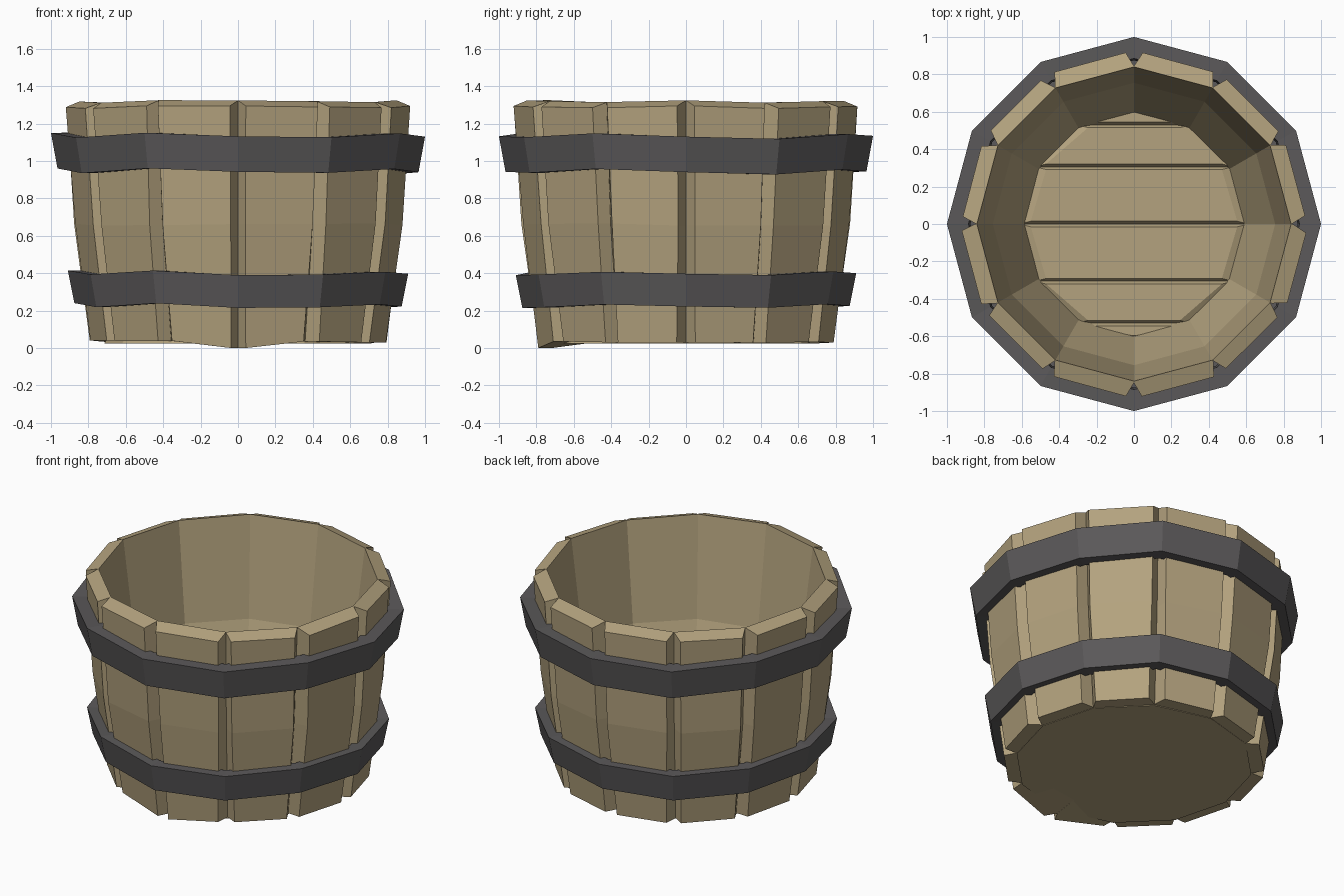
import bpy, bmesh, math, random

if "Cube" in bpy.data.objects:
    bpy.data.objects.remove(bpy.data.objects["Cube"])

random.seed(4)
SIDES = 12
STEP = 2 * math.pi / SIDES


def material(name, rgb):
    m = bpy.data.materials.new(name)
    m.diffuse_color = (*rgb, 1)
    m.use_nodes = True
    m.node_tree.nodes["Principled BSDF"].inputs["Base Color"].default_value = m.diffuse_color
    return m


wood = material("weathered wood", (0.455, 0.365, 0.21))
iron = material("dark iron", (0.105, 0.1, 0.102))


def build(name, verts, faces, mat):
    me = bpy.data.meshes.new(name)
    me.from_pydata(verts, [], faces)
    bm = bmesh.new()
    bm.from_mesh(me)
    bmesh.ops.recalc_face_normals(bm, faces=bm.faces)
    bm.to_mesh(me)
    bm.free()
    me.materials.append(mat)
    ob = bpy.data.objects.new(name, me)
    bpy.context.collection.objects.link(ob)
    return ob


def loft(name, rings, mat, closed=False):
    """Skin a list of equal rings; cap the ends, or join last to first."""
    n = len(rings[0])
    verts = [v for r in rings for v in r]
    count = len(rings)
    faces = []
    for i in range(count if closed else count - 1):
        a, b = i * n, ((i + 1) % count) * n
        faces += [(a + j, a + (j + 1) % n, b + (j + 1) % n, b + j) for j in range(n)]
    if not closed:
        faces += [tuple(range(n)), tuple(range((count - 1) * n, count * n))]
    return build(name, verts, faces, mat)


def corner(angle, r, shift, z):
    """Point on a vertex direction, pushed sideways by shift."""
    return (r * math.cos(angle) - shift * math.sin(angle),
            r * math.sin(angle) + shift * math.cos(angle), z)


def jit(a):
    return random.uniform(-a, a)


# Staves: closed on the inside, V-shaped grooves between them on the outside
# each level: height, inner radius, outer radius, drop of the outer edge
LEVELS = [(0.034, 0.525, 0.79, 0.0), (0.66, 0.755, 0.875, 0.0), (1.318, 0.84, 0.918, 0.03)]
shared = [[jit(0.008) for _ in range(SIDES)] for _ in LEVELS]  # neighbours meet in height
for i in range(SIDES):
    a0, a1 = i * STEP, (i + 1) * STEP
    rings = []
    for k, (z, ri, ro, drop) in enumerate(LEVELS):
        z0, z1 = z + shared[k][i], z + shared[k][(i + 1) % SIDES]
        low0, low1 = z0, z1
        if k == 0 and i == 8:
            low1 = 0.0
        if k == 0 and i == 9:
            low0 = 0.0
        g0, g1 = 0.043 + jit(0.008), 0.043 + jit(0.008)
        ro += jit(0.005)
        rm = ro - 0.072
        rings.append([corner(a0, ri, 0, z0), corner(a0, rm, 0, low0),
                      corner(a0, ro, g0, low0 - drop), corner(a1, ro, -g1, low1 - drop),
                      corner(a1, rm, 0, low1), corner(a1, ri, 0, z1)])
    loft(f"stave_{i + 1}", rings, wood)


# Hoops: uneven 12-sided iron bands that flare upward
def hoop(name, z0, z1, r0, r1, inner0, inner1):
    rings = []
    for i in range(SIDES):
        a = i * STEP
        dz = (-0.005, -0.012, 0.012)[i % 3] + jit(0.006)
        if i == 6:
            dz = 0.015
        rings.append([corner(a, r, 0, z + dz) for r, z in
                      ((r0, z0), (r1, z1), (inner1, z1), (inner0, z0))])
    loft(name, rings, iron, closed=True)


hoop("upper_hoop", 0.945, 1.135, 0.965, 1.0, 0.875, 0.885)
hoop("lower_hoop", 0.225, 0.4, 0.875, 0.91, 0.79, 0.82)

# Floor planks: strips of the 12-sided floor with bevelled upper edges and ends
edges = [math.sin(k * STEP) for k in range(-3, 4)]
for i in range(6):
    rings = []
    top = 0.23 + jit(0.01)
    for z, R, inset, end in ((0.024, 0.715, 0, 0), (top - 0.025, 0.612, 0, 0),
                             (top, 0.612, 0.015, 0.06)):
        ya, yb = edges[i] * R + inset, edges[i + 1] * R - inset
        xa = max(0.01, math.cos((i - 3) * STEP) * R - end)
        xb = max(0.01, math.cos((i - 2) * STEP) * R - end)
        rings.append([(-xa, ya, z), (xa, ya, z), (xb, yb, z), (-xb, yb, z)])
    loft(f"floor_plank_{i + 1}", rings, wood)
